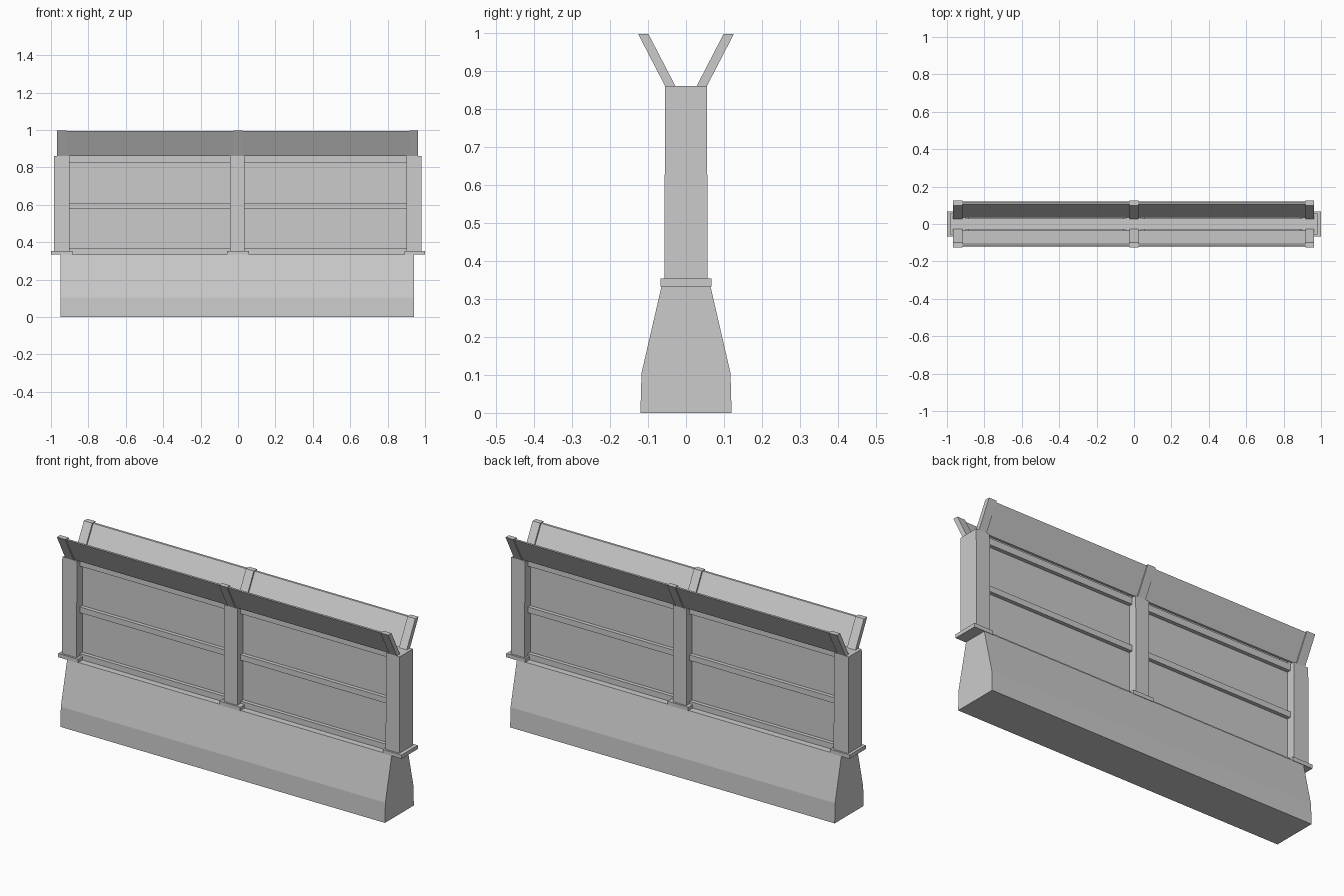
import bpy

cube = bpy.data.objects.get("Cube")
if cube:
    bpy.data.objects.remove(cube, do_unlink=True)

grey = bpy.data.materials.new("plain_grey")
grey.use_nodes = True
colour = (0.6, 0.6, 0.6, 1)
grey.diffuse_color = colour
grey.node_tree.nodes["Principled BSDF"].inputs["Base Color"].default_value = colour


def extrude_x(name, profile, x0, x1):
    """Closed prism: a (y, z) profile swept from x0 to x1."""
    n = len(profile)
    verts = [(x, y, z) for x in (x0, x1) for y, z in profile]
    faces = [list(range(n))[::-1], list(range(n, 2 * n))]
    faces += [(i, (i + 1) % n, (i + 1) % n + n, i + n) for i in range(n)]
    mesh = bpy.data.meshes.new(name)
    mesh.from_pydata(verts, [], faces)
    mesh.materials.append(grey)
    obj = bpy.data.objects.new(name, mesh)
    bpy.context.collection.objects.link(obj)
    return obj


def symmetric(half):
    """Mirror a right-hand (y, z) outline, listed bottom to top, across y = 0."""
    return half + [(-y, z) for y, z in reversed(half)]


def slanted(side, thickness, top):
    """Outward-leaning strip; side is +1 for the back and -1 for the front."""
    inner, outer = 0.0415 - thickness / 2, 0.0415 + thickness / 2
    lean = 0.071
    outline = [(inner, 0.86), (outer, 0.86), (outer + lean, top), (inner + lean, top)]
    return [(side * y, z) for y, z in outline][::side]


# Concrete barrier foot
extrude_x("barrier_base", symmetric([(0.12, 0), (0.117, 0.105), (0.064, 0.335)]), -0.95, 0.94)

# Posts with foot plates and forked brackets
posts = {
    "right": ((-0.985, -0.9), (-1.0, -0.885), (-0.967, -0.918)),
    "middle": ((-0.042, 0.036), (-0.06, 0.06), (-0.023, 0.023)),
    "left": ((0.9, 0.98), (0.89, 1.0), (0.918, 0.963)),
}
for label, (post, foot, fork) in posts.items():
    extrude_x(label + "_post", symmetric([(0.057, 0.35), (0.055, 0.86)]), *post)
    extrude_x(label + "_foot_plate", symmetric([(0.067, 0.333), (0.067, 0.353)]), *foot)
    for side, face in ((-1, "front"), (1, "back")):
        extrude_x(f"{label}_{face}_bracket", slanted(side, 0.027, 0.997), *fork)

# Two panels with horizontal rails and slanted top boards
for label, x0, x1 in (("right", -0.9, -0.042), ("left", 0.036, 0.9)):
    extrude_x(label + "_panel", symmetric([(0.01, 0.335), (0.01, 0.85)]), x0, x1)
    for rail, low, high in (("bottom", 0.335, 0.365), ("middle", 0.58, 0.61), ("top", 0.825, 0.86)):
        extrude_x(f"{label}_{rail}_rail", symmetric([(0.03, low), (0.03, high)]), x0, x1)
for side, face in ((-1, "front"), (1, "back")):
    extrude_x(face + "_top_board", slanted(side, 0.012, 0.993), -0.92, 0.92)
